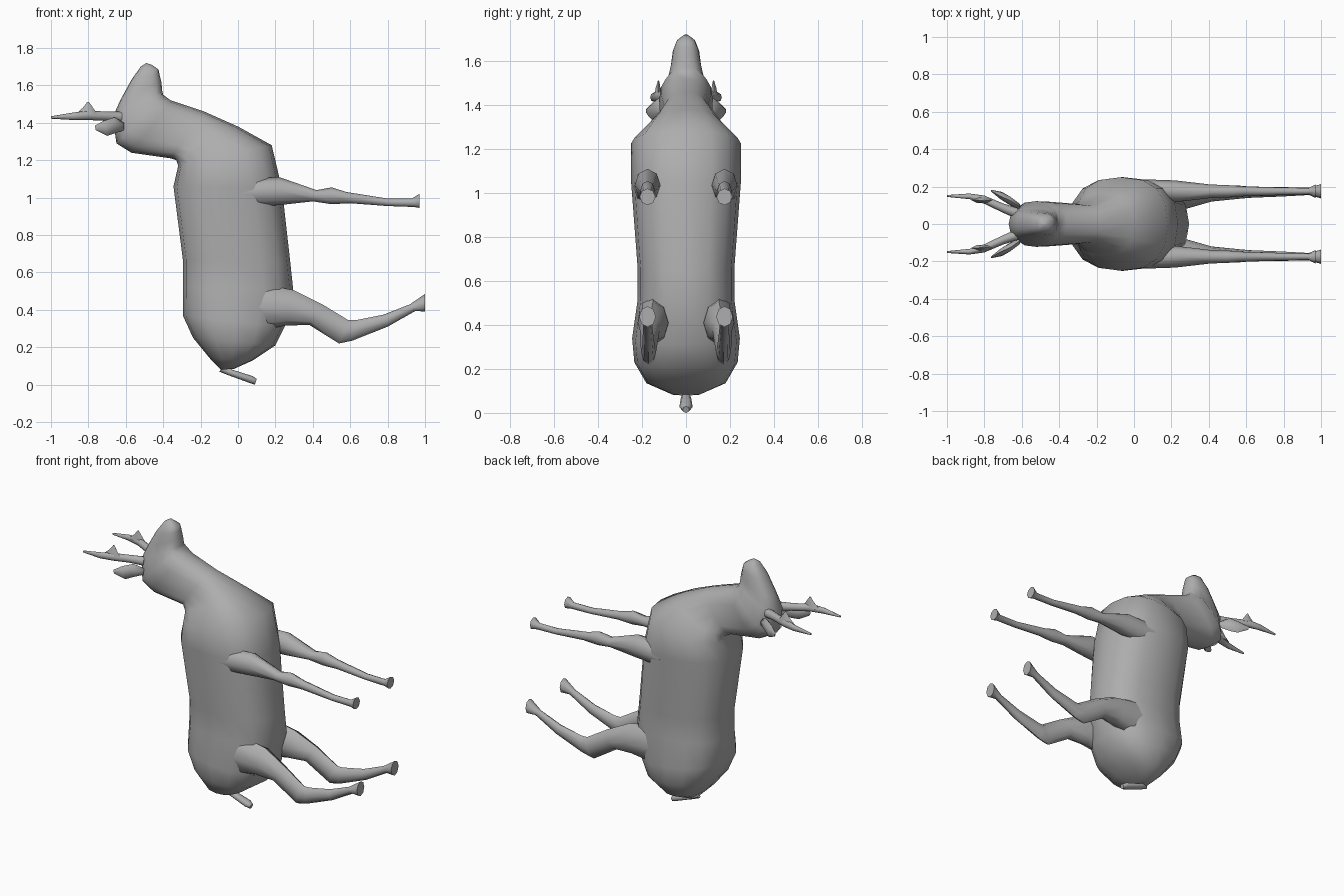
import bpy, bmesh, math

coat = bpy.data.materials.new("grey_coat")
coat.diffuse_color = (0.42, 0.42, 0.42, 1)


def loft(name, sections, sides=8, power=1.0, mirror=False):
    """Skin rings; each is (x1, z1, x2, z2, y centre, half width)."""
    bm = bmesh.new()
    rings = []
    for x1, z1, x2, z2, yc, w in sections:
        ring = []
        for i in range(sides):
            a = 2 * math.pi * i / sides
            c = math.copysign(abs(math.cos(a)) ** power, math.cos(a))
            s = math.copysign(abs(math.sin(a)) ** power, math.sin(a))
            ring.append(bm.verts.new(((x1 + x2) / 2 + c * (x1 - x2) / 2,
                                      yc + s * w,
                                      (z1 + z2) / 2 + c * (z1 - z2) / 2)))
        rings.append(ring)
    for r, q in zip(rings, rings[1:]):
        for i in range(sides):
            j = (i + 1) % sides
            bm.faces.new((r[i], r[j], q[j], q[i]))
    bm.faces.new(rings[0][::-1])
    bm.faces.new(rings[-1])
    if mirror:
        geo = bmesh.ops.duplicate(bm, geom=bm.verts[:] + bm.edges[:] + bm.faces[:])["geom"]
        for v in geo:
            if isinstance(v, bmesh.types.BMVert):
                v.co.y = -v.co.y
    bmesh.ops.recalc_face_normals(bm, faces=bm.faces[:])
    mesh = bpy.data.meshes.new(name)
    bm.to_mesh(mesh)
    bm.free()
    mesh.materials.append(coat)
    ob = bpy.data.objects.new(name, mesh)
    bpy.context.collection.objects.link(ob)
    bpy.ops.object.select_all(action='DESELECT')
    ob.select_set(True)
    bpy.context.view_layer.objects.active = ob
    bpy.ops.object.shade_smooth_by_angle(angle=math.radians(60))
    return ob


# Rump, trunk, neck and head as one continuous skin
loft("body", [
    (-0.09, 0.08, -0.02, 0.085, 0, 0.06),
    (-0.15, 0.14, 0.08, 0.13, 0, 0.18),
    (-0.24, 0.25, 0.20, 0.21, 0, 0.235),
    (-0.295, 0.37, 0.25, 0.31, 0, 0.245),
    (-0.295, 0.52, 0.295, 0.51, 0, 0.22),
    (-0.295, 0.67, 0.28, 0.65, 0, 0.22),
    (-0.345, 1.06, 0.235, 1.05, 0, 0.25),
    (-0.32, 1.17, 0.18, 1.28, 0, 0.25),
    (-0.33, 1.20, 0.00, 1.38, 0, 0.165),
    (-0.36, 1.21, -0.18, 1.46, 0, 0.105),
    (-0.57, 1.24, -0.36, 1.52, 0, 0.12),
    (-0.65, 1.29, -0.40, 1.55, 0, 0.122),
    (-0.67, 1.43, -0.405, 1.57, 0, 0.085),
    (-0.63, 1.52, -0.41, 1.62, 0, 0.07),
    (-0.57, 1.63, -0.42, 1.66, 0, 0.06),
    (-0.52, 1.70, -0.425, 1.685, 0, 0.042),
    (-0.49, 1.72, -0.46, 1.71, 0, 0.012),
], sides=16, power=0.8)

# Legs, each mirrored to the other side
loft("hind_legs", [
    (0.02, 0.56, 0.02, 0.27, 0.15, 0.07),
    (0.30, 0.505, 0.25, 0.315, 0.15, 0.07),
    (0.45, 0.43, 0.38, 0.32, 0.165, 0.045),
    (0.59, 0.345, 0.54, 0.22, 0.17, 0.035),
    (0.63, 0.345, 0.61, 0.235, 0.17, 0.03),
    (0.78, 0.375, 0.80, 0.31, 0.172, 0.025),
    (0.92, 0.43, 0.95, 0.395, 0.175, 0.02),
    (1.00, 0.485, 1.00, 0.39, 0.175, 0.038),
], mirror=True)
loft("front_legs", [
    (0.02, 1.10, 0.02, 0.95, 0.185, 0.055),
    (0.22, 1.11, 0.22, 0.96, 0.175, 0.058),
    (0.42, 1.04, 0.40, 0.98, 0.175, 0.036),
    (0.50, 1.055, 0.50, 0.965, 0.175, 0.033),
    (0.58, 1.03, 0.60, 0.97, 0.175, 0.026),
    (0.80, 0.995, 0.80, 0.955, 0.175, 0.02),
    (0.93, 0.995, 0.94, 0.95, 0.175, 0.018),
    (0.97, 1.02, 0.97, 0.945, 0.175, 0.036),
], mirror=True)

# Horns with a short side tine
loft("horns", [
    (-0.62, 1.46, -0.62, 1.40, 0.055, 0.03),
    (-0.70, 1.46, -0.70, 1.41, 0.085, 0.025),
    (-0.80, 1.465, -0.80, 1.415, 0.13, 0.022),
    (-0.88, 1.455, -0.88, 1.415, 0.148, 0.015),
    (-1.00, 1.435, -1.00, 1.422, 0.15, 0.005),
], mirror=True)
loft("horn_tines", [
    (-0.87, 1.445, -0.75, 1.445, 0.128, 0.018),
    (-0.83, 1.48, -0.775, 1.48, 0.127, 0.012),
    (-0.805, 1.512, -0.797, 1.512, 0.125, 0.003),
], sides=6, mirror=True)

# Ears
loft("ears", [
    (-0.61, 1.40, -0.61, 1.36, 0.09, 0.02),
    (-0.66, 1.43, -0.67, 1.34, 0.125, 0.025),
    (-0.72, 1.41, -0.70, 1.33, 0.152, 0.022),
    (-0.765, 1.385, -0.76, 1.36, 0.178, 0.005),
], sides=6, mirror=True)

# Tail
loft("tail", [
    (-0.07, 0.11, -0.10, 0.07, 0, 0.015),
    (-0.03, 0.08, -0.05, 0.05, 0, 0.024),
    (0.08, 0.045, 0.06, 0.01, 0, 0.03),
    (0.10, 0.03, 0.09, 0.00, 0, 0.015),
], mirror=False)
